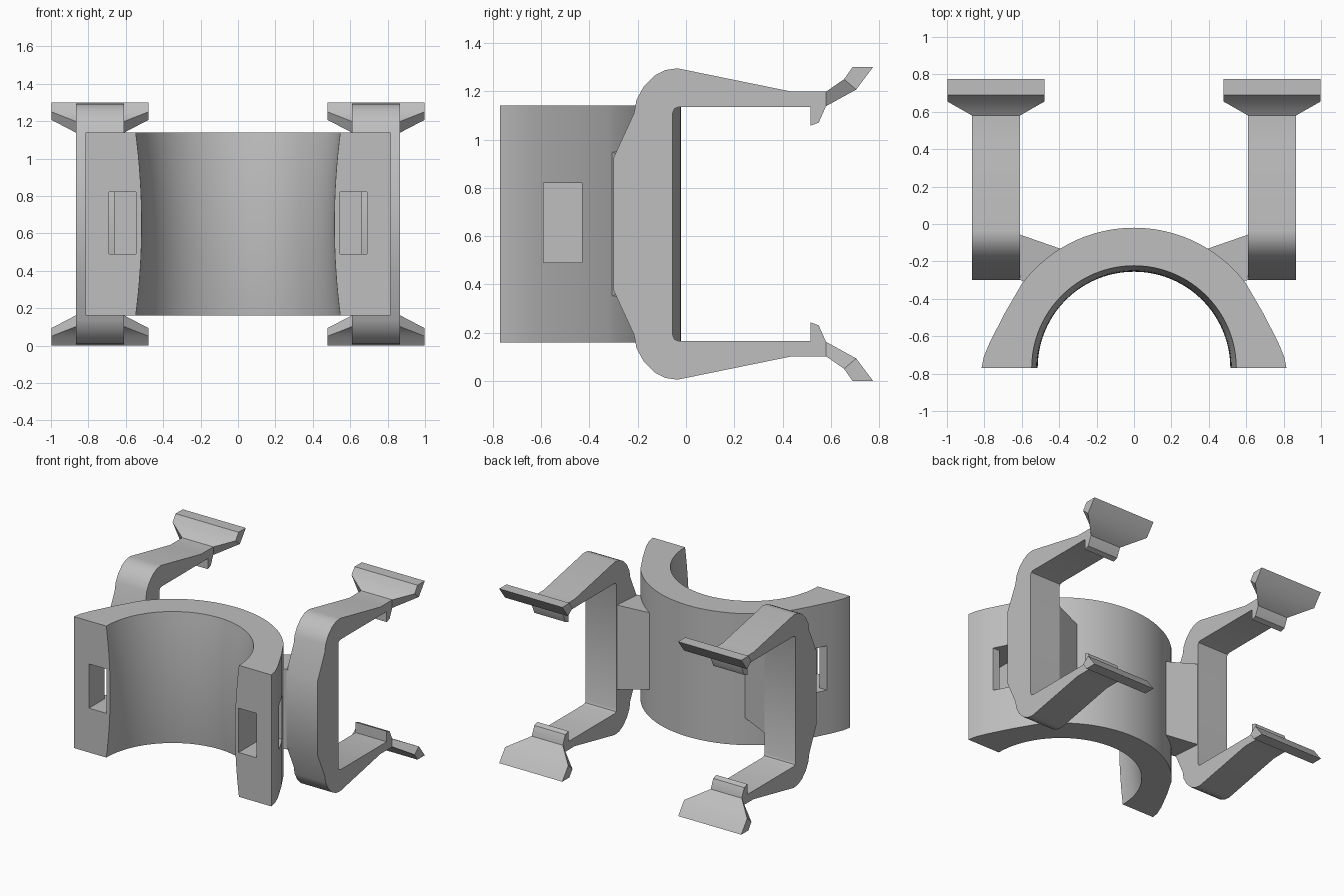
import bpy, bmesh, math

cube = bpy.data.objects.get("Cube")
if cube:
    bpy.data.objects.remove(cube, do_unlink=True)

MID = 0.65          # height of the horizontal symmetry plane
RING_Y = -0.77      # centre line of the half ring

grey = bpy.data.materials.new("plain_grey")
grey.use_nodes = True
grey.diffuse_color = (0.52, 0.52, 0.52, 1)
grey.node_tree.nodes["Principled BSDF"].inputs["Base Color"].default_value = (0.52, 0.52, 0.52, 1)


def loft(name, sections, strip_caps=False, smooth=True):
    """Join matching closed loops of points into a capped solid."""
    bm = bmesh.new()
    loops = [[bm.verts.new(p) for p in s] for s in sections]
    n = len(loops[0])
    for a, b in zip(loops, loops[1:]):
        for i in range(n):
            j = (i + 1) % n
            bm.faces.new((a[i], a[j], b[j], b[i]))
    for cap in (loops[0], loops[-1]):
        if strip_caps:
            for i in range(n // 2 - 1):
                bm.faces.new((cap[i], cap[i + 1], cap[n - 2 - i], cap[n - 1 - i]))
        else:
            bm.faces.new(cap)
    bmesh.ops.recalc_face_normals(bm, faces=bm.faces)
    mesh = bpy.data.meshes.new(name)
    bm.to_mesh(mesh)
    bm.free()
    mesh.materials.append(grey)
    obj = bpy.data.objects.new(name, mesh)
    bpy.context.collection.objects.link(obj)
    if smooth:
        shade(obj)
    return obj


def select(obj):
    bpy.ops.object.select_all(action='DESELECT')
    obj.select_set(True)
    bpy.context.view_layer.objects.active = obj


def shade(obj):
    select(obj)
    bpy.ops.object.shade_smooth_by_angle(angle=math.radians(25))


# Half ring: flared ends outside, hourglass bore inside
flare = [(0.815, -0.77), (0.803, -0.71), (0.77, -0.63), (0.69, -0.475)]
start = math.radians(37)
arc = [(0.75 * math.cos(a), RING_Y + 0.75 * math.sin(a))
       for a in (start + (math.pi - 2 * start) * i / 40 for i in range(41))]
outer = flare + arc + [(-x, y) for x, y in reversed(flare)]
layers = []
for k in range(17):
    t = k / 8 - 1
    z = MID + 0.49 * t
    r = 0.515 + 0.032 * t * t
    angles = [math.pi * i / (len(outer) - 1) for i in range(len(outer))]
    inner = [(r * math.cos(a), RING_Y + r * math.sin(a)) for a in angles]
    layers.append([(x, y, z) for x, y in outer + inner[::-1]])
ring = loft("half_ring", layers, strip_caps=True, smooth=False)

# L-shaped strap slots from the front faces out through the sides
slot = [(0.545, -0.85), (0.69, -0.85), (0.69, -0.59), (0.95, -0.59),
        (0.95, -0.43), (0.545, -0.43)]
for s in (1, -1):
    cutter = loft("slot_cutter", [[(s * x, y, z) for x, y in slot]
                                  for z in (0.49, 0.82)], smooth=False)
    cutter.hide_render = True
    mod = ring.modifiers.new("slot", 'BOOLEAN')
    mod.operation = 'DIFFERENCE'
    mod.solver = 'EXACT'
    mod.object = cutter
    select(ring)
    bpy.ops.object.modifier_apply(modifier=mod.name)
    bpy.data.objects.remove(cutter, do_unlink=True)
shade(ring)

# Lower half of the clip arm outline (y, z), mirrored about MID
half = [(-0.30, 0.375), (-0.215, 0.19), (-0.205, 0.135), (-0.175, 0.08),
        (-0.13, 0.035), (-0.085, 0.012), (-0.035, 0.005), (0.44, 0.102),
        (0.58, 0.102), (0.58, 0.162), (0.55, 0.23), (0.515, 0.243),
        (0.515, 0.165), (-0.03, 0.165), (-0.048, 0.172), (-0.055, 0.19)]
outline = half + [(y, 2 * MID - z) for y, z in reversed(half)]

# Flared foot sections: half width and two (y, z) edges
foot = [(0.128, (0.58, 0.102), (0.58, 0.162)),
        (0.26, (0.655, 0.05), (0.705, 0.093)),
        (0.26, (0.69, 0.0), (0.775, 0.0))]

for s, side in ((1, "left"), (-1, "right")):
    loft(side + "_arm", [[(s * x, y, z) for y, z in outline] for x in (0.61, 0.866)])

    for up, level in ((False, "lower"), (True, "upper")):
        sections = []
        for w, a, b in foot:
            corners = [(-w, a), (w, a), (w, b), (-w, b)]
            sections.append([(s * 0.738 + x, y, 2 * MID - z if up else z)
                             for x, (y, z) in corners])
        loft(f"{side}_{level}_foot", sections)

    # Web tying the arm to the ring, slightly taller at the arm
    web = [(0.615, -0.055, 0.315), (0.385, -0.135, 0.285),
           (0.385, -0.2, 0.285), (0.5, -0.35, 0.285), (0.615, -0.295, 0.30)]
    loft(side + "_web", [[(s * x, y, MID + d * h) for x, y, h in web] for d in (-1, 1)])
